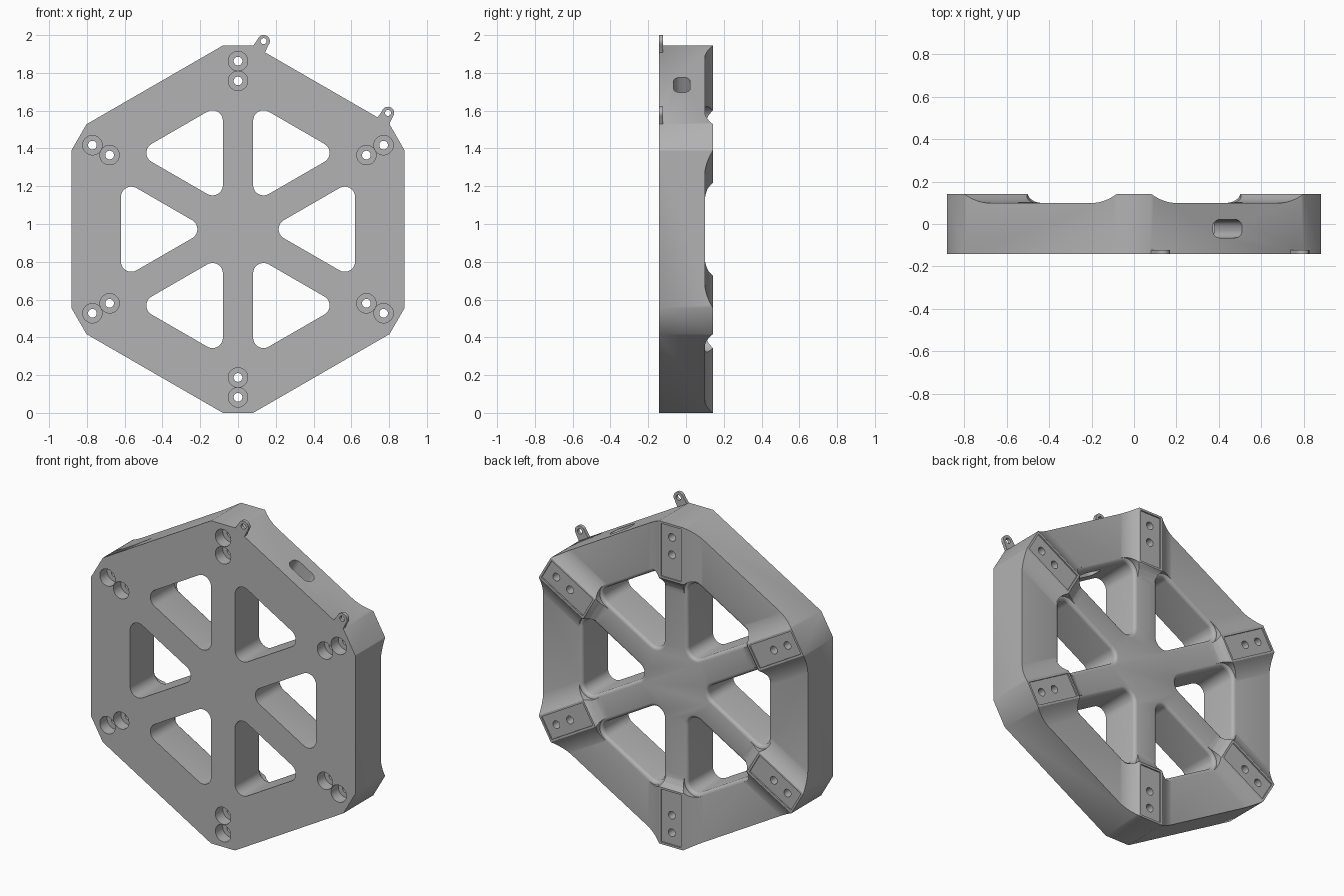
import bpy, bmesh
from math import sin, cos, pi, radians

MID = 0.9725      # height of the hub, also the corner radius of the frame
FRONT, WEB, BACK = -0.1425, 0.1, 0.1425
SPOKE = 0.08      # half width of a spoke

cube = bpy.data.objects.get("Cube")
if cube:
    bpy.data.objects.remove(cube)

grey = bpy.data.materials.new("mid grey")
grey.use_nodes = True
GREY = (0.45, 0.45, 0.45, 1)
grey.diffuse_color = GREY
grey.node_tree.nodes["Principled BSDF"].inputs["Base Color"].default_value = GREY


def place(u, t, y, angle):
    """u runs out from the hub, t runs across, at a clockwise angle from the top."""
    a = radians(angle)
    return (u * sin(a) + t * cos(a), y, MID + u * cos(a) - t * sin(a))


def loft(bm, rings, angle):
    loops = [[bm.verts.new(place(*p, angle)) for p in ring] for ring in rings]
    n = len(loops[0])
    for a, b in zip(loops, loops[1:]):
        for i in range(n):
            bm.faces.new((a[i], a[(i + 1) % n], b[(i + 1) % n], b[i]))
    bm.faces.new(loops[0])
    bm.faces.new(loops[-1])


def layers(outlines):
    """Rings from (outline, y) pairs."""
    return [[(u, t, y) for u, t in pts] for pts, y in outlines]


def arc(u, t, r, start, end, steps):
    return [(u + r * cos(radians(start + (end - start) * i / steps)),
             t + r * sin(radians(start + (end - start) * i / steps))) for i in range(steps + 1)]


def circle(u, t, r, steps=28):
    return arc(u, t, r, 0, 360, steps)[:-1]


def build(name, parts):
    bm = bmesh.new()
    for rings, angle in parts:
        loft(bm, rings, angle)
    bmesh.ops.recalc_face_normals(bm, faces=bm.faces[:])
    mesh = bpy.data.meshes.new(name)
    bm.to_mesh(mesh)
    bm.free()
    mesh.materials.append(grey)
    obj = bpy.data.objects.new(name, mesh)
    bpy.context.collection.objects.link(obj)
    return obj


def boolean(obj, tool, operation):
    mod = obj.modifiers.new(operation, 'BOOLEAN')
    mod.operation, mod.solver, mod.object = operation, 'EXACT', tool
    bpy.context.view_layer.objects.active = obj
    bpy.ops.object.modifier_apply(modifier=mod.name)
    bpy.data.objects.remove(tool)


spokes = range(0, 360, 60)
bays = range(30, 360, 60)

# Oversized plate, trimmed to the frame outline further down
frame = build("hexagonal_frame", [(layers([(circle(0, 0, 1.15), FRONT), (circle(0, 0, 1.15), WEB)]), 0)])


# Raised corner ridges that sweep down to the rim and the spokes
def ridge():
    half = [(SPOKE + 0.12 * k / 8, (1 - k / 8) ** 2) for k in range(9)]
    profile = [(-t, h) for t, h in reversed(half)] + half
    low = WEB - 0.001
    rings = []
    for u, s in ((0.54, 0), (0.575, 0.15), (0.605, 0.5), (0.63, 1), (1.05, 1)):
        ring = [(u, t, low + s * h * (BACK - low)) for t, h in profile]
        rings.append([(u, -0.2, 0)] + ring + [(u, 0.2, 0)])
    return rings


boolean(frame, build("ridges", [(ridge(), a) for a in spokes]), 'UNION')

# Hexagon with cut corners
outline = []
for a in spokes:
    for t in (-SPOKE, SPOKE):
        x, _, z = place(MID, t, 0, a)
        outline.append((z - MID, x))
boolean(frame, build("outline", [(layers([(outline, -0.3), (outline, 0.3)]), 0)]), 'INTERSECT')


# Rounded triangular windows, eased at the back
def window(ease):
    r = 0.055
    outer = 0.62 - r
    side = (outer / 2 - SPOKE - r) / cos(pi / 6)
    return (arc(2 * (SPOKE + r), 0, r + ease, 120, 240, 10)
            + arc(outer, -side, r + ease, 240, 360, 10)
            + arc(outer, side, r + ease, 0, 120, 10))


eased = [(window(0), -0.3)]
for k in range(5):
    q = pi / 2 * k / 4
    eased.append((window(0.02 * (1 - cos(q))), WEB - 0.02 + 0.02 * sin(q)))
eased.append((window(0.02), 0.3))
boolean(frame, build("windows", [(layers(eased), a) for a in bays]), 'DIFFERENCE')

# Shallow recesses in the corner pads
pad = [(0.642, -0.068), (0.96, -0.068), (0.96, 0.068), (0.642, 0.068)]
boolean(frame, build("recesses", [(layers([(pad, BACK - 0.008), (pad, 0.3)]), a) for a in spokes]),
        'DIFFERENCE')

# Counterbored bolt holes, two at each corner
bolts = []
for a in spokes:
    for u in (0.785, 0.89):
        wide, thin = circle(u, 0, 0.0515), circle(u, 0, 0.023)
        step = FRONT + 0.07
        bolts.append((layers([(wide, -0.3), (wide, step), (thin, step), (thin, 0.3)]), a))
boolean(frame, build("bolts", bolts), 'DIFFERENCE')

# Rounded slot through the upper left rim
r, w, h = 0.036, 0.08, 0.043
slot = (arc(w - r, h - r, r, 0, 90, 6) + arc(r - w, h - r, r, 90, 180, 6)
        + arc(r - w, r - h, r, 180, 270, 6) + arc(w - r, r - h, r, 270, 360, 6))
cut = [[(u, t, y - 0.022) for t, y in slot] for u in (0.55, 1.0)]
boolean(frame, build("slot", [(cut, 30)]), 'DIFFERENCE')

# Two small eyelets on the same rim
eyelets = []
for name, t in (("upper_eyelet", -0.38), ("lower_eyelet", 0.38)):
    shape = [(0.88, t - 0.036)] + arc(0.93, t, 0.033, -100, 100, 16) + [(0.88, t + 0.036)]
    tab = build(name, [(layers([(shape, FRONT), (shape, FRONT + 0.02)]), 30)])
    hole = circle(0.93, t, 0.016, 20)
    boolean(tab, build("hole", [(layers([(hole, -0.3), (hole, 0)]), 30)]), 'DIFFERENCE')
    eyelets.append(tab)

# Smooth the curves, keep the edges sharp
bpy.ops.object.select_all(action='DESELECT')
for obj in [frame] + eyelets:
    obj.select_set(True)
bpy.context.view_layer.objects.active = frame
bpy.ops.object.shade_smooth_by_angle(angle=radians(30))
